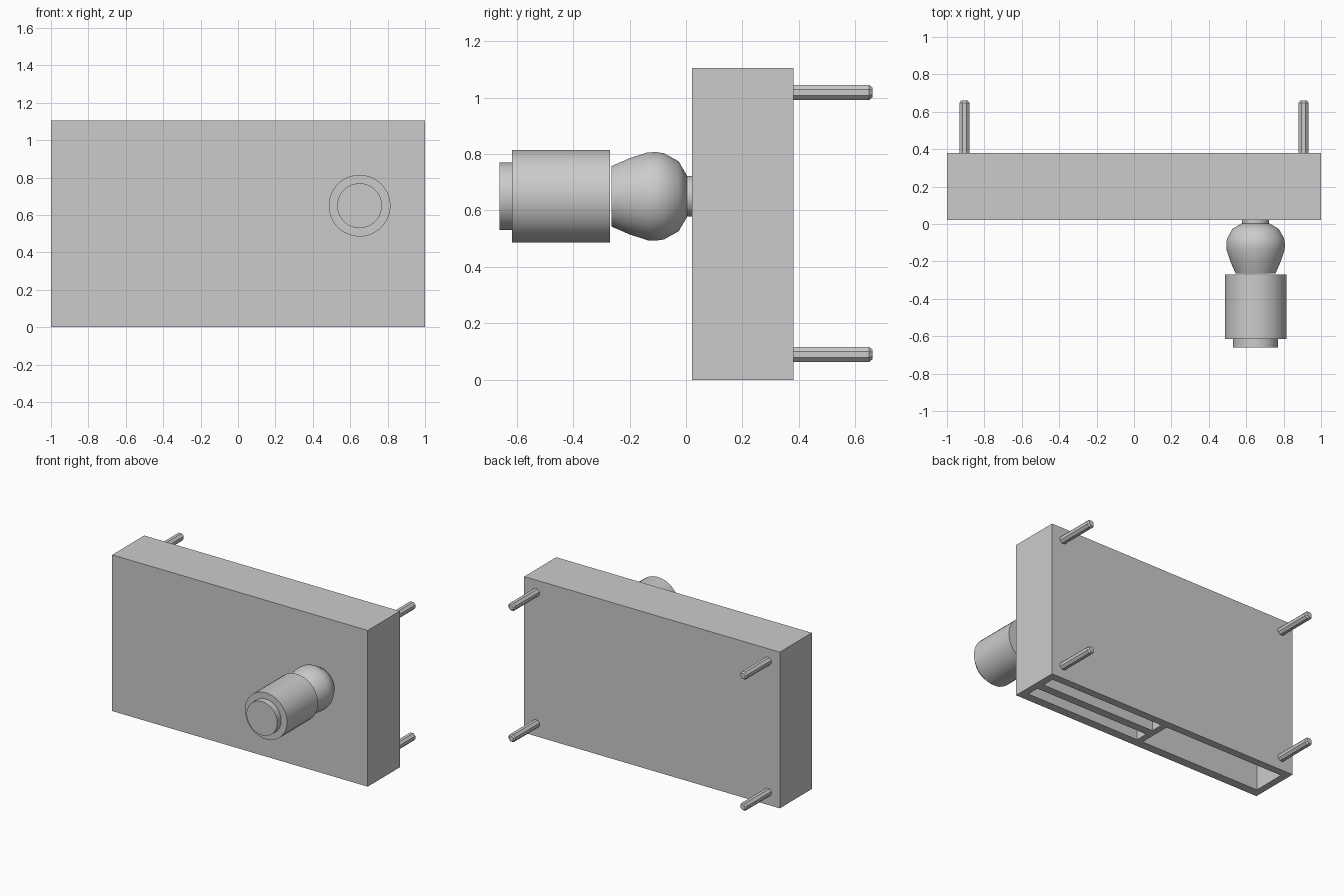
import bpy, bmesh, math
from mathutils import Vector

if "Cube" in bpy.data.objects:
    bpy.data.objects.remove(bpy.data.objects["Cube"])


def select_only(o):
    bpy.ops.object.select_all(action='DESELECT')
    o.select_set(True)
    bpy.context.view_layer.objects.active = o


def box(name, lo, hi):
    lo, hi = Vector(lo), Vector(hi)
    bpy.ops.mesh.primitive_cube_add(size=1, location=(lo + hi) / 2)
    o = bpy.context.object
    o.name = name
    o.scale = hi - lo
    bpy.ops.object.transform_apply(location=True, rotation=True, scale=True)
    return o


def lathe(name, x, z, profile, sides, angle=30):
    """Capped solid of revolution along y; profile holds (y, radius)."""
    bm = bmesh.new()
    rings = []
    for y, r in profile:
        ring = []
        for i in range(sides):
            a = 2 * math.pi * (i + 0.5) / sides
            ring.append(bm.verts.new((x + r * math.cos(a), y, z + r * math.sin(a))))
        rings.append(ring)
    for a, b in zip(rings, rings[1:]):
        for i in range(sides):
            j = (i + 1) % sides
            bm.faces.new((a[i], a[j], b[j], b[i]))
    bm.faces.new(rings[0])
    bm.faces.new(rings[-1])
    bmesh.ops.recalc_face_normals(bm, faces=bm.faces)
    me = bpy.data.meshes.new(name)
    bm.to_mesh(me)
    bm.free()
    o = bpy.data.objects.new(name, me)
    bpy.context.collection.objects.link(o)
    select_only(o)
    bpy.ops.object.shade_smooth_by_angle(angle=math.radians(angle))
    return o


# Housing with one wide bay and two narrow slots open at the bottom
FRONT, BACK, TOP = 0.022, 0.38, 1.105
housing = box("housing", (-1, FRONT, 0), (1, BACK, TOP))
bays = [(-0.95, 0.0, 0.085, 0.325),
        (0.045, 0.95, 0.085, 0.175),
        (0.045, 0.95, 0.235, 0.325)]
for x0, x1, y0, y1 in bays:
    cutter = box("bay_cutter", (x0, y0, -0.1), (x1, y1, TOP - 0.06))
    mod = housing.modifiers.new("bay", 'BOOLEAN')
    mod.operation = 'DIFFERENCE'
    mod.solver = 'EXACT'
    mod.object = cutter
    select_only(housing)
    bpy.ops.object.modifier_apply(modifier=mod.name)
    bpy.data.objects.remove(cutter)

# Mounting pins on the back corners
for x in (-0.907, 0.907):
    for z in (0.09, 1.018):
        lathe("mounting_pin", x, z, [(BACK - 0.01, 0.029), (0.648, 0.029), (0.66, 0.019)], 8, 20)

# Knob: neck, rounded bulb, grip and end cap
KX, KZ = 0.65, 0.65
lathe("knob_neck", KX, KZ, [(FRONT + 0.005, 0.072), (0.0, 0.072)], 32)
lathe("knob_bulb", KX, KZ, [(0.003, 0.075), (-0.026, 0.125), (-0.078, 0.154), (-0.105, 0.158),
                            (-0.136, 0.157), (-0.2, 0.136), (-0.264, 0.108)], 24, 40)
lathe("knob_grip", KX, KZ, [(-0.269, 0.165), (-0.616, 0.165)], 32)
lathe("knob_end", KX, KZ, [(-0.61, 0.12), (-0.661, 0.12)], 32)
